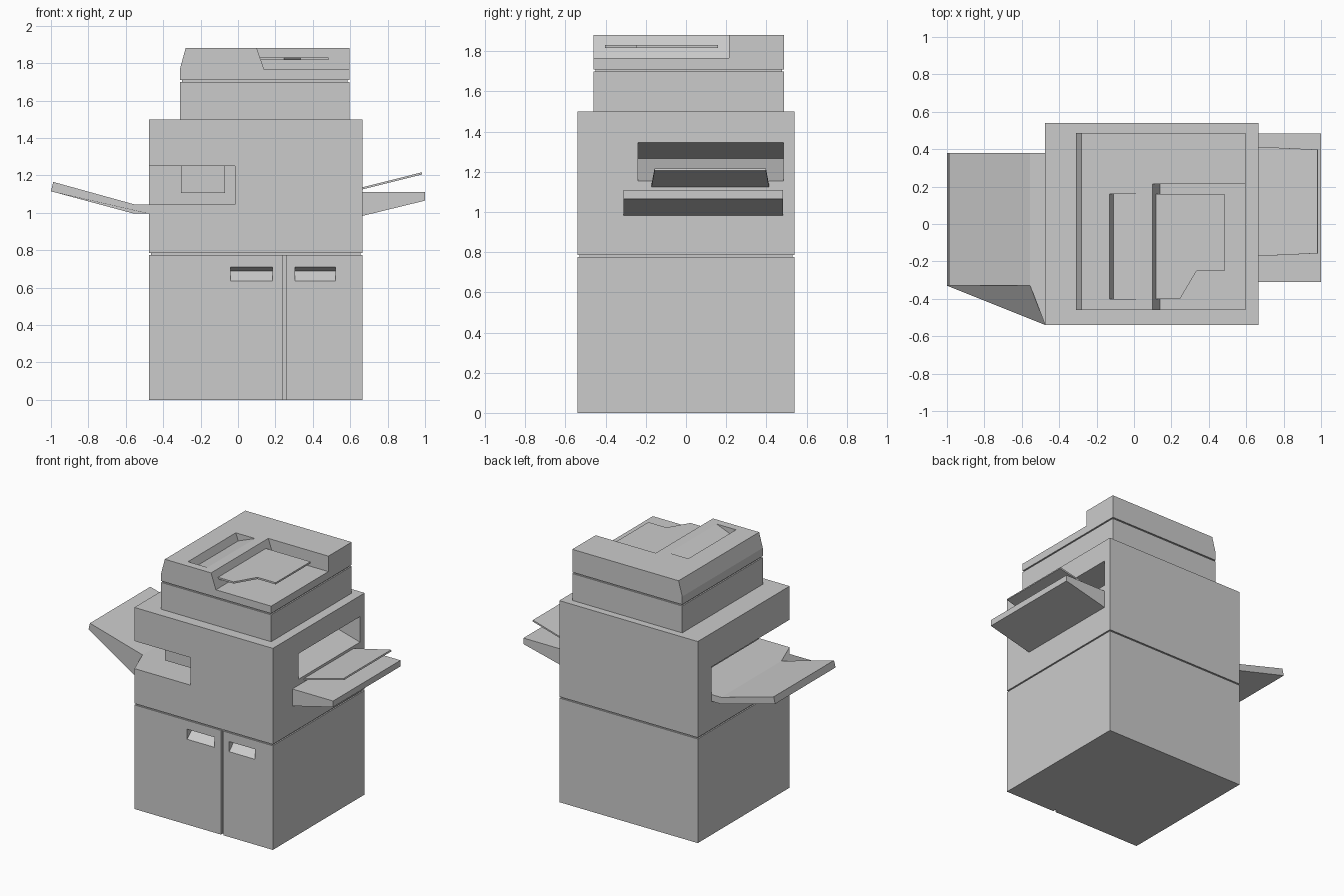
import bpy, bmesh

if "Cube" in bpy.data.objects:
    bpy.data.objects.remove(bpy.data.objects["Cube"])


def prism(name, axis, pts, a, b, adjust=None):
    """Extrude a 2D profile along an axis from a to b; adjust may move vertices."""
    place = {'x': lambda p, t: (t, p[0], p[1]),
             'y': lambda p, t: (p[0], t, p[1]),
             'z': lambda p, t: (p[0], p[1], t)}[axis]
    bm = bmesh.new()
    lo = [bm.verts.new(place(p, a)) for p in pts]
    hi = [bm.verts.new(place(p, b)) for p in pts]
    bm.faces.new(lo)
    bm.faces.new(hi)
    n = len(pts)
    for i in range(n):
        j = (i + 1) % n
        bm.faces.new((lo[i], lo[j], hi[j], hi[i]))
    if adjust:
        for v in bm.verts:
            adjust(v.co)
    bmesh.ops.recalc_face_normals(bm, faces=bm.faces)
    mesh = bpy.data.meshes.new(name)
    bm.to_mesh(mesh)
    bm.free()
    ob = bpy.data.objects.new(name, mesh)
    bpy.context.collection.objects.link(ob)
    return ob


def box(name, x, y, z):
    return prism(name, 'z', [(x[0], y[0]), (x[1], y[0]), (x[1], y[1]), (x[0], y[1])], *z)


def carve(target, cutter):
    """Subtract the cutter, then discard it."""
    mod = target.modifiers.new("carve", 'BOOLEAN')
    mod.operation = 'DIFFERENCE'
    mod.solver = 'EXACT'
    mod.object = cutter
    bpy.context.view_layer.objects.active = target
    bpy.ops.object.modifier_apply(modifier=mod.name)
    bpy.data.objects.remove(cutter, do_unlink=True)


X, Y = (-0.475, 0.665), (-0.54, 0.54)

# Lower cabinet with door gap and finger-pull recesses
cabinet = box("cabinet", X, Y, (0, 0.775))
carve(cabinet, box("door_gap", (0.238, 0.258), (-0.6, -0.52), (-0.1, 0.9)))
for x0, x1 in ((-0.04, 0.185), (0.305, 0.52)):
    pull = [(-0.56, 0.71), (-0.54, 0.71), (-0.48, 0.69), (-0.54, 0.635), (-0.56, 0.635)]
    carve(cabinet, prism("door_pull", 'x', pull, x0, x1))
box("cabinet_seam", (X[0] + 0.01, X[1] - 0.01), (Y[0] + 0.01, Y[1] - 0.01), (0.77, 0.79))

# Main body: output bay on the left, wedge-shaped feed opening on the right
body = box("main_body", X, Y, (0.785, 1.5))
carve(body, box("output_bay", (-0.6, -0.015), (-0.7, 0.38), (1.045, 1.25)))
feed = [(0.7, 1.345), (0.665, 1.345), (0.265, 1.265), (0.665, 1.155), (0.7, 1.155)]
carve(body, prism("feed_opening", 'y', feed, -0.24, 0.485))
box("output_guide", (-0.305, -0.07), (-0.42, 0.385), (1.105, 1.255))


# Left output tray, flaring toward the front where it meets the body
def flare(co):
    if co.x > -0.5 and co.y < 0:
        co.y = -0.54


prism("output_tray", 'y',
      [(-0.475, 1.045), (-0.555, 1.045), (-0.988, 1.165), (-1.0, 1.115),
       (-0.555, 0.995), (-0.475, 0.995)], -0.33, 0.38, flare)

# Right trays: thick lower tray and thin tapered upper tray
prism("lower_feed_tray", 'y',
      [(0.66, 0.982), (1.0, 1.065), (1.0, 1.11), (0.66, 1.11)], -0.31, 0.483)


def taper(co):
    if co.x > 0.9:
        co.y += 0.015 if co.y < 0 else -0.015


prism("upper_feed_tray", 'y',
      [(0.66, 1.124), (0.985, 1.205), (0.982, 1.216), (0.66, 1.135)], -0.172, 0.413, taper)

# Scanner base and seam under the lid
SX, SY = (-0.31, 0.595), (-0.46, 0.487)
box("scanner_base", SX, SY, (1.5, 1.70))
box("lid_seam", (SX[0] + 0.01, SX[1] - 0.01), (SY[0] + 0.01, SY[1] - 0.01), (1.69, 1.72))

# Lid with sloped left edge, corner recess and ramped paper slot
lid = prism("scanner_lid", 'y',
            [(-0.31, 1.71), (0.595, 1.71), (0.595, 1.88), (-0.28, 1.88), (-0.31, 1.77)], *SY)
carve(lid, prism("lid_recess", 'y',
                 [(0.14, 1.765), (0.7, 1.765), (0.7, 1.95), (0.076, 1.95)], -0.6, 0.213))
carve(lid, prism("paper_slot", 'y',
                 [(-0.11, 1.825), (0.03, 1.88), (0.03, 1.92), (-0.145, 1.92)], -0.402, 0.16))

# Thin document tray with a clipped corner above the recess
prism("document_tray", 'z',
      [(0.115, 0.16), (0.485, 0.16), (0.485, -0.25), (0.335, -0.25), (0.245, -0.402), (0.115, -0.402)],
      1.817, 1.83)
